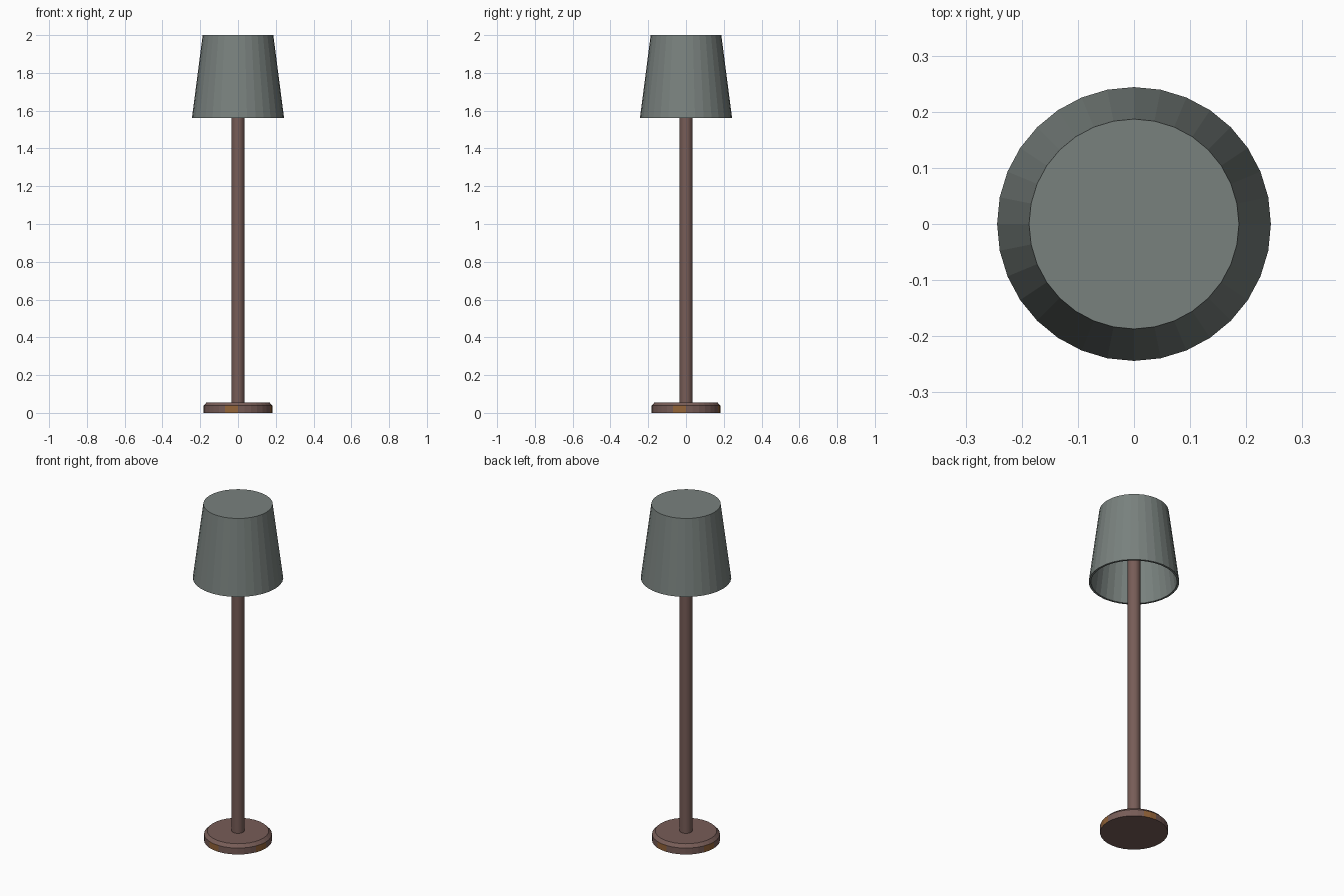
import bpy, bmesh, math

if "Cube" in bpy.data.objects:
    bpy.data.objects.remove(bpy.data.objects["Cube"])

SEG = 32


def material(name, rgb):
    m = bpy.data.materials.new(name)
    m.diffuse_color = (*rgb, 1.0)
    m.use_nodes = True
    m.node_tree.nodes["Principled BSDF"].inputs["Base Color"].default_value = m.diffuse_color
    return m


shade_grey = material("grey green fabric", (0.19, 0.22, 0.208))
brown = material("dull brown metal", (0.185, 0.108, 0.095))
copper = material("copper patch", (0.29, 0.125, 0.04))


def lathe(name, profile, mats, rule=None):
    """Spin a (radius, z) profile into a faceted solid, closing both ends."""
    bm = bmesh.new()
    rings = []
    for r, z in profile:
        rings.append([bm.verts.new((r * math.cos(2 * math.pi * i / SEG),
                                    r * math.sin(2 * math.pi * i / SEG), z))
                      for i in range(SEG)])
    for a, b in zip(rings, rings[1:]):
        for i in range(SEG):
            j = (i + 1) % SEG
            bm.faces.new((a[i], a[j], b[j], b[i]))
    bm.faces.new(rings[0])
    bm.faces.new(rings[-1])
    bmesh.ops.recalc_face_normals(bm, faces=bm.faces)
    if rule:
        for f in bm.faces:
            f.material_index = rule(f)
    me = bpy.data.meshes.new(name)
    bm.to_mesh(me)
    bm.free()
    for m in mats:
        me.materials.append(m)
    ob = bpy.data.objects.new(name, me)
    bpy.context.collection.objects.link(ob)
    return ob


# Copper patches: two upright side faces just before each quarter turn
def patch(face):
    c = face.calc_center_median()
    if abs(face.normal.z) > 0.3 or c.xy.length < 0.1:
        return 0
    angle = math.degrees(math.atan2(c.y, c.x)) % 90
    return 1 if angle > 67.5 else 0


# Round foot with a chamfered top edge
lathe("base", [(0.183, 0), (0.183, 0.038), (0.166, 0.056)], [brown, copper], patch)

# Straight pole running up into the shade
lathe("pole", [(0.034, 0.05), (0.034, 1.988)], [brown])

# Hollow tapered shade: inner ceiling, inner wall, rim, outer wall, closed top
lathe("shade", [(0.175, 1.985), (0.232, 1.56), (0.244, 1.56), (0.187, 2.0)],
      [shade_grey])
